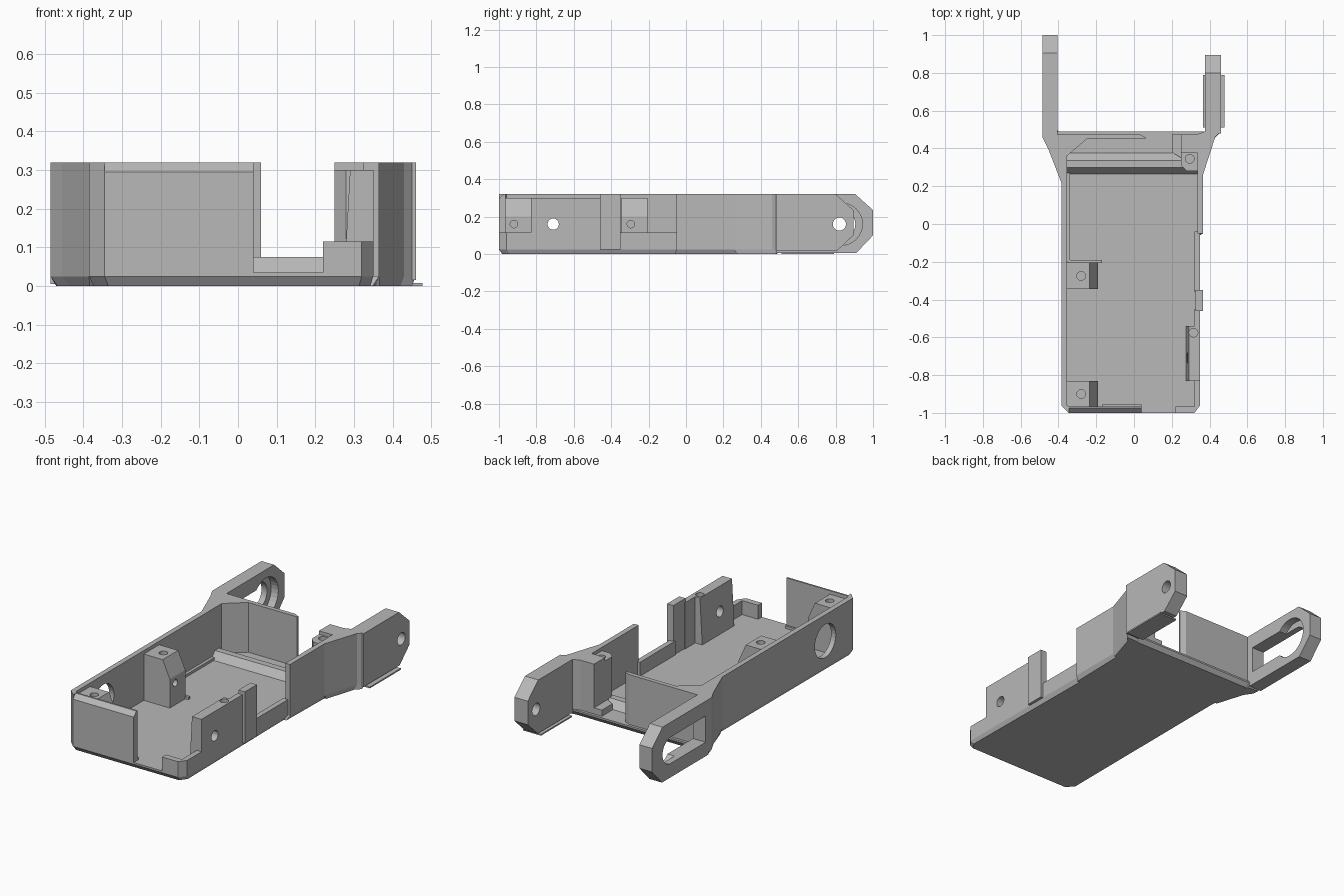
import bpy, bmesh, math
from mathutils import Vector

if "Cube" in bpy.data.objects:
    bpy.data.objects.remove(bpy.data.objects["Cube"], do_unlink=True)

grey = bpy.data.materials.new("plain_grey")
grey.use_nodes = True
GREY = (0.48, 0.48, 0.48, 1)
grey.diffuse_color = GREY
grey.node_tree.nodes["Principled BSDF"].inputs["Base Color"].default_value = GREY


def build(name, rings):
    """Loft a closed solid through rings of equal length."""
    bm = bmesh.new()
    loops = [[bm.verts.new(p) for p in ring] for ring in rings]
    n = len(loops[0])
    bm.faces.new(loops[0])
    bm.faces.new(loops[-1])
    for a, b in zip(loops, loops[1:]):
        for i in range(n):
            j = (i + 1) % n
            bm.faces.new((a[i], a[j], b[j], b[i]))
    bmesh.ops.recalc_face_normals(bm, faces=bm.faces)
    me = bpy.data.meshes.new(name)
    bm.to_mesh(me)
    bm.free()
    me.materials.append(grey)
    ob = bpy.data.objects.new(name, me)
    bpy.context.collection.objects.link(ob)
    return ob


def plan(name, pts, z0, z1, chamfer=0):
    """Extrude an outline upward, optionally with a chamfered underside."""
    rings = [[(x, y, z) for x, y in pts] for z in (z0, z1)]
    if chamfer:
        mid = sum((Vector(p) for p in pts), Vector((0, 0))) / len(pts)
        low = []
        for p in pts:
            d = mid - Vector(p)
            q = Vector(p) + d.normalized() * chamfer
            low.append((q.x, q.y, 0))
        rings.insert(0, low)
    return build(name, rings)


def side(name, pts, x0, x1):
    """Extrude a y-z profile across the width."""
    return build(name, [[(x, y, z) for y, z in pts] for x in (x0, x1)])


def box(name, x0, x1, y0, y1, z0, z1):
    return plan(name, [(x0, y0), (x1, y0), (x1, y1), (x0, y1)], z0, z1)


def disc(r, a, b, start=0, turn=2 * math.pi, n=32):
    return [(a + r * math.cos(start + turn * i / n), b + r * math.sin(start + turn * i / n))
            for i in range(n if turn > 6 else n + 1)]


def cut(ob, *cutters):
    for c in cutters:
        c.hide_render = True
        m = ob.modifiers.new("cut", "BOOLEAN")
        m.object = c
        m.solver = "EXACT"
    bpy.context.view_layer.update()
    ev = ob.evaluated_get(bpy.context.evaluated_depsgraph_get())
    me = bpy.data.meshes.new_from_object(ev)
    ob.modifiers.clear()
    ob.data = me
    for c in cutters:
        bpy.data.objects.remove(c, do_unlink=True)


def x_hole(r, y, z, x0, x1):
    return side("hole_cutter", disc(r, y, z), x0, x1)


def z_hole(x, y, z0):
    return plan("screw_cutter", disc(0.023, x, y), z0, 0.4)


TOP, BASE = 0.32, 0.025

# Floor plate with chamfered underside
plan("floor", [(-.385, -.96), (-.345, -1), (.32, -1), (.35, -.96), (.35, -.05), (.365, -.05),
               (.365, .28), (.375, .49), (-.405, .49), (-.385, .22)], BASE, .035, .02)

# Front wall with sloped top edge
side("front_wall", [(-1, BASE), (-1, .295), (-.975, TOP), (-.965, TOP), (-.965, BASE)], -.345, .04)
box("front_sill", -.17, .04, -.966, -.955, .03, .05)

# Side wall with round opening
wall = plan("right_wall", [(-.385, .22), (-.385, -.96), (-.345, -1), (-.345, -.965),
                           (-.355, -.96), (-.355, .22)], BASE, TOP)
cut(wall, x_hole(.095, -.71, .17, -.5, -.3))
box("right_wall_ledge", -.356, -.338, -.2, .27, .03, .05)

# Wall flare running into the long arm
plan("right_flare", [(-.385, .22), (-.455, .40), (-.485, .46), (-.485, .50), (-.405, .50),
                     (-.405, .475), (-.25, .475), (-.25, .45), (-.355, .36), (-.355, .22)],
     BASE, TOP, .02)


def arm(name, x0, x1, y0, tip, bottom):
    return side(name, [(y0, bottom), (tip - .09, bottom), (tip, .1), (tip, .235),
                       (tip - .095, TOP), (y0, TOP)], x0, x1)


# Long arm: open slot with a wider round recess on the inner face
long_arm = arm("right_arm", -.485, -.405, .49, 1, .005)
slot = [(.515, .235), (.515, .085)] + disc(.075, .83, .16, -math.pi / 2, math.pi)
cut(long_arm, side("slot_cutter", slot, -.6, -.3), x_hole(.113, .83, .16, -.45, -.3))

# Short arm with pivot hole and thin lip below
short_arm = arm("left_arm", .375, .46, .48, .895, .015)
cut(short_arm, x_hole(.035, .82, .16, .3, .6))
box("left_arm_lip", .365, .478, .51, .79, 0, .008)

# Flare into the short arm
plan("left_flare", [(.365, .26), (.43, .46), (.46, .49), (.375, .49), (.335, .475), (.335, .26)],
     BASE, TOP, .015)

# Rear wall, tapering at its free end
plan("rear_wall", [(-.26, .45), (.06, .45), (.06, .46), (.03, .475), (-.26, .475)], BASE, TOP)

# Rear corner block and screw post
plan("rear_corner", [(.25, .375), (.37, .375), (.37, .475), (.25, .475)], .03, TOP)
rear_post = plan("rear_post", [(.25, .38), (.25, .31), (.28, .28), (.34, .28), (.34, .38)], .03, .30)
cut(rear_post, z_hole(.295, .345, .2))
plan("rear_corner_foot", [(.20, .38), (.25, .35), (.25, .475), (.20, .475)], .03, .07)

# Ridge across the floor
side("floor_ridge", [(.26, .03), (.298, .075), (.335, .075), (.375, .035), (.375, .03)], -.355, .335)

# Screw posts with sloped inner shoulder
for label, y0, y1 in (("front", -.97, -.83), ("middle", -.345, -.205)):
    prof = [(-.36, .03), (-.19, .03), (-.19, .20), (-.235, .30), (-.36, .30)]
    post = build(label + "_post", [[(x, y, z) for x, z in prof] for y in (y0, y1)])
    yc = (y0 + y1) / 2
    cut(post, z_hole(-.28, yc, .2), x_hole(.02, y0 + .05, .16, -.25, -.1))
box("middle_post_fin", -.35, -.17, -.206, -.19, .03, .05)

# Low front corner
plan("left_front_corner", [(.22, -1), (.32, -1), (.35, -.96), (.35, -.82), (.32, -.82),
                           (.32, -.965), (.22, -.965)], BASE, .115)

# Stepped side wall: pad with holes, upright, low run, full height run
box("left_wall_upper", .32, .35, -.55, -.45, BASE, .30)
pad = build("left_wall_pad", [[(x, y, z) for x, z in
            [(.275, .03), (.35, BASE), (.35, .30), (.29, .30)]] for y in (-.83, -.54)])
cut(pad, x_hole(.03, -.71, .16, .2, .5), z_hole(.315, -.575, .2))
box("left_wall_upright", .325, .365, -.46, -.35, BASE, TOP)
box("left_wall_low", .32, .35, -.36, -.04, BASE, .115)
box("left_wall_rear", .335, .365, -.05, .265, BASE, TOP)
